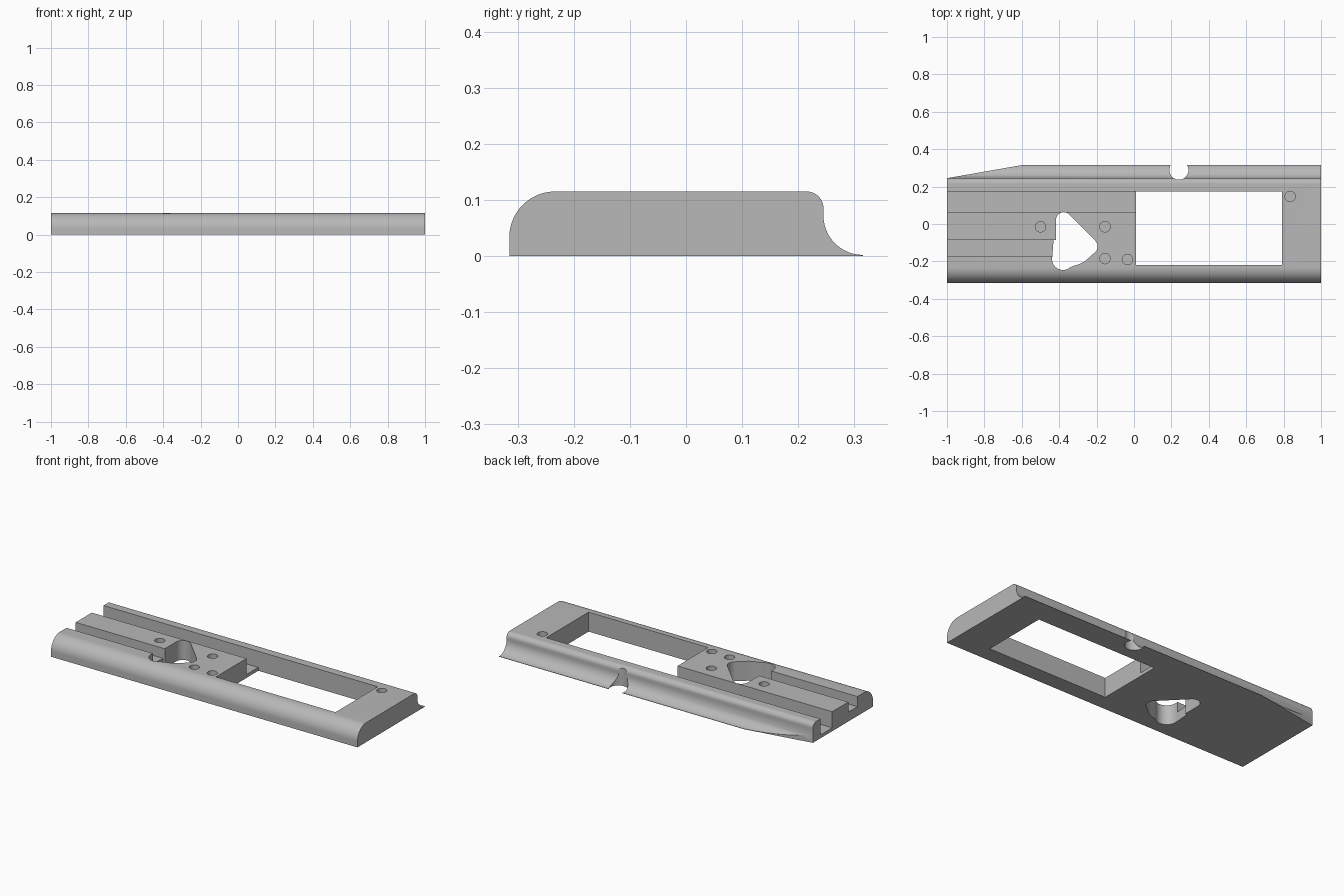
import bpy, bmesh
from math import radians, cos, sin
from mathutils import Matrix

if "Cube" in bpy.data.objects:
    bpy.data.objects.remove(bpy.data.objects["Cube"], do_unlink=True)

HEIGHT = 0.115

grey = bpy.data.materials.new("satin_grey")
grey.use_nodes = True
colour = (0.48, 0.48, 0.48, 1)
grey.diffuse_color = colour
grey.node_tree.nodes["Principled BSDF"].inputs["Base Color"].default_value = colour


def arc(cx, cy, r, start, end, steps=12):
    angles = [radians(start + (end - start) * i / steps) for i in range(steps + 1)]
    return [(cx + r * cos(a), cy + r * sin(a)) for a in angles]


def prism(name, outline, low, high, along_x=False):
    """Extrude a flat outline upward, or a (y, z) outline along x."""
    bm = bmesh.new()
    place = (lambda p: (low, p[0], p[1])) if along_x else (lambda p: (p[0], p[1], low))
    face = bm.faces.new([bm.verts.new(place(p)) for p in outline])
    extruded = bmesh.ops.extrude_face_region(bm, geom=[face])
    moved = [v for v in extruded["geom"] if isinstance(v, bmesh.types.BMVert)]
    span = high - low
    bmesh.ops.translate(bm, verts=moved, vec=(span, 0, 0) if along_x else (0, 0, span))
    bmesh.ops.recalc_face_normals(bm, faces=bm.faces)
    mesh = bpy.data.meshes.new(name)
    bm.to_mesh(mesh)
    bm.free()
    mesh.materials.append(grey)
    obj = bpy.data.objects.new(name, mesh)
    bpy.context.collection.objects.link(obj)
    return obj


def box_outline(x0, x1, y0, y1):
    return [(x0, y0), (x1, y0), (x1, y1), (x0, y1)]


# Moulded plate: rounded front, rounded back shoulder and a cove down to a thin lip
profile = [(-0.315, 0)]
profile += arc(-0.233, 0.033, 0.082, 180, 90, 20)
profile += arc(0.215, 0.085, 0.03, 90, 0, 12)
profile += arc(0.315, 0.072, 0.07, 180, 270, 18)
profile += [(0.315, 0)]
plate = prism("plate", profile, -1, 1, along_x=True)

# Pivot opening: rounded triangle with a small step on its left edge
opening = arc(-0.375, 0.02, 0.043, 180, 45)
opening += arc(-0.24, -0.12, 0.045, 45, -60)
opening += [(-0.265, -0.201), (-0.295, -0.216), (-0.328, -0.225)]
opening += arc(-0.38, -0.188, 0.058, -50, -190)
opening += [(-0.43, -0.085), (-0.418, -0.085)]

# Cutters: through openings, the two channels and the tapered corner
cutters = [
    prism("window_cutter", box_outline(0.01, 0.79, -0.22, 0.175), -0.1, 0.3),
    prism("back_channel_cutter", box_outline(-1.1, 0.1, 0.065, 0.175), 0.02, 0.3),
    prism("front_channel_cutter", box_outline(-1.1, -0.4, -0.17, -0.085), 0.055, 0.3),
    prism("pivot_opening_cutter", opening, -0.1, 0.3),
    prism("edge_notch_cutter", arc(0.24, 0.288, 0.051, 0, 350, 35), -0.1, 0.3),
    prism("corner_taper_cutter", [(-1.1, 0.2275), (-0.6, 0.315), (-0.6, 0.5), (-1.1, 0.5)], -0.1, 0.3),
]

# Blind screw holes
for x, y in [(-0.5, -0.015), (-0.155, -0.015), (-0.155, -0.185), (-0.035, -0.19), (0.835, 0.147)]:
    cutters.append(prism("screw_hole_cutter", arc(x, y, 0.028, 0, 345, 23), HEIGHT - 0.05, 0.3))

for cutter in cutters:
    cut = plate.modifiers.new(cutter.name, "BOOLEAN")
    cut.operation = "DIFFERENCE"
    cut.solver = "EXACT"
    cut.object = cutter

# Bake the cuts, then hide the helpers
bpy.context.view_layer.update()
graph = bpy.context.evaluated_depsgraph_get()
baked = bpy.data.meshes.new_from_object(plate.evaluated_get(graph))
plate.modifiers.clear()
plate.data = baked
for cutter in cutters:
    bpy.data.objects.remove(cutter, do_unlink=True)

bpy.ops.object.select_all(action="DESELECT")
plate.select_set(True)
bpy.context.view_layer.objects.active = plate
bpy.ops.object.shade_smooth_by_angle(angle=radians(30))
